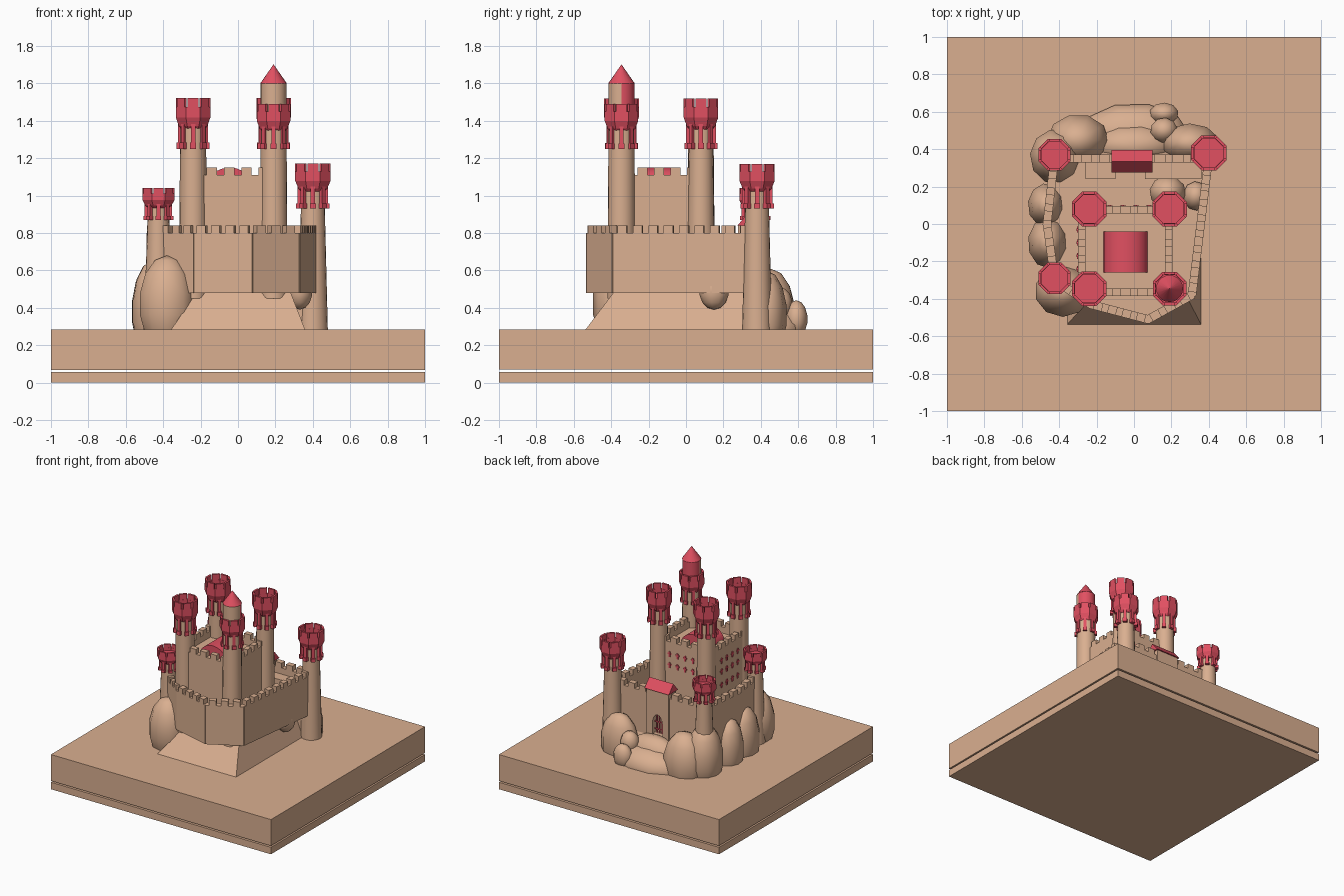
import bpy, bmesh, math
from mathutils import Matrix, Vector

cube = bpy.data.objects.get("Cube")
if cube:
    bpy.data.objects.remove(cube, do_unlink=True)


def material(name, color):
    m = bpy.data.materials.new(name)
    m.use_nodes = True
    m.diffuse_color = color
    bsdf = next(n for n in m.node_tree.nodes if n.type == 'BSDF_PRINCIPLED')
    bsdf.inputs["Base Color"].default_value = color
    bsdf.inputs["Roughness"].default_value = 0.8
    return m


SAND = material("sandstone", (0.70, 0.43, 0.28, 1))
RED = material("red_roof", (0.75, 0.08, 0.12, 1))


def finish(bm, name, mats, smooth=None):
    bmesh.ops.recalc_face_normals(bm, faces=bm.faces)
    me = bpy.data.meshes.new(name)
    bm.to_mesh(me)
    bm.free()
    for m in mats:
        me.materials.append(m)
    if smooth:
        for p in me.polygons:
            p.use_smooth = True
        me.set_sharp_from_angle(angle=math.radians(smooth))
    ob = bpy.data.objects.new(name, me)
    bpy.context.collection.objects.link(ob)
    return ob


def add_box(bm, lo, hi, frame=Matrix()):
    """Box between two corners, placed in a local frame."""
    lo, hi = Vector(lo), Vector(hi)
    size = Matrix.Diagonal((*(hi - lo), 1))
    bmesh.ops.create_cube(bm, size=1, matrix=frame @ Matrix.Translation((lo + hi) / 2) @ size)


def box(name, lo, hi, mat=SAND):
    bm = bmesh.new()
    add_box(bm, lo, hi)
    return finish(bm, name, [mat])


def add_lathe(bm, profile, sides, center, turn=0.0):
    """Revolve (radius, z) pairs around a vertical axis and cap the ends."""
    rings = []
    for r, z in profile:
        angles = [turn + math.tau * i / sides for i in range(sides)]
        rings.append([bm.verts.new((center[0] + r * math.cos(a), center[1] + r * math.sin(a), z))
                      for a in angles])
    for a, b in zip(rings, rings[1:]):
        for i in range(sides):
            j = (i + 1) % sides
            bm.faces.new((a[i], a[j], b[j], b[i]))
    bm.faces.new(rings[0])
    bm.faces.new(rings[-1])


def extrude_profile(name, points, y0, y1, mat, smooth=None):
    """Extrude an (x, z) outline along y."""
    bm = bmesh.new()
    face = bm.faces.new([bm.verts.new((x, y0, z)) for x, z in points])
    ext = bmesh.ops.extrude_face_region(bm, geom=[face])
    verts = [v for v in ext["geom"] if isinstance(v, bmesh.types.BMVert)]
    bmesh.ops.translate(bm, verts=verts, vec=(0, y1 - y0, 0))
    return finish(bm, name, [mat], smooth)


def battlement(name, path, z0, z1, thick=0.045, tooth=0.04, pitch=0.085):
    """Walls along a path with a row of merlons on top."""
    bm = bmesh.new()
    for p, q in zip(path, path[1:]):
        p, q = Vector((*p, 0)), Vector((*q, 0))
        d = q - p
        frame = Matrix.Translation(p) @ Matrix.Rotation(math.atan2(d.y, d.x), 4, 'Z')
        n = max(2, round(d.length / pitch))
        step = d.length / n
        h = thick / 2
        add_box(bm, (-h * 0.3, -h, z0), (d.length + h * 0.3, h, z1), frame)
        for i in range(n):
            add_box(bm, (step * (i + 0.2), -h, z1), (step * (i + 0.8), h, z1 + tooth), frame)
    return finish(bm, name, [SAND])


def tower(name, x, y, foot, r0, r1, zb, zt, R):
    """Tapered round shaft with an octagonal crown on corbels."""
    h = zt - zb
    bm = bmesh.new()
    add_lathe(bm, [(r0, foot), (r1, zb), (r1, zt - 0.35 * h)], 20, (x, y))
    finish(bm, name + "_shaft", [SAND], 40)
    bm = bmesh.new()
    add_lathe(bm, [(0.66 * R, zb + 0.38 * h), (0.82 * R, zb + 0.45 * h), (R, zb + 0.62 * h),
                   (R, zt - 0.17 * h), (0.82 * R, zt - 0.17 * h), (0.82 * R, zt - 0.3 * h)],
              8, (x, y), math.pi / 8)
    for i in range(8):
        frame = Matrix.Translation((x, y, 0)) @ Matrix.Rotation(math.tau * i / 8, 4, 'Z')
        add_box(bm, (0.77 * R, -0.29 * R, zt - 0.18 * h), (0.924 * R, 0.29 * R, zt), frame)
        add_box(bm, (0.55 * R, -0.12 * R, zb + 0.1 * h), (0.8 * R, 0.12 * R, zb + 0.5 * h), frame)
        add_box(bm, (0.55 * R, -0.16 * R, zb), (0.88 * R, 0.16 * R, zb + 0.12 * h), frame)
    finish(bm, name + "_crown", [RED])


# Square plinth in two layers
box("plinth_lower", (-1, -1, 0), (1, 1, 0.057))
box("plinth_upper", (-1, -1, 0.069), (1, 1, 0.285))

# Sloped mound under the castle
bm = bmesh.new()
add_box(bm, (-0.36, -0.54, 0.28), (0.36, 0.45, 0.485))
for v in bm.verts:
    if v.co.z > 0.4:
        v.co.x = -0.22 if v.co.x < 0 else 0.28
        v.co.y = -0.385 if v.co.y < 0 else 0.36
finish(bm, "mound", [SAND])

# Rocks: center and radii
ROCKS = [
    ((-0.38, -0.36, 0.42), (0.155, 0.14, 0.26)),
    ((-0.46, -0.10, 0.38), (0.11, 0.14, 0.27)),
    ((-0.47, 0.10, 0.38), (0.10, 0.12, 0.25)),
    ((-0.42, 0.36, 0.40), (0.14, 0.15, 0.27)),
    ((-0.30, 0.45, 0.36), (0.17, 0.14, 0.25)),
    ((0.00, 0.48, 0.28), (0.30, 0.17, 0.14)),
    ((0.00, 0.42, 0.33), (0.24, 0.12, 0.16)),
    ((0.16, 0.50, 0.42), (0.075, 0.07, 0.09)),
    ((0.16, 0.59, 0.34), (0.08, 0.06, 0.10)),
    ((0.30, 0.43, 0.36), (0.16, 0.11, 0.24)),
    ((0.33, 0.15, 0.49), (0.07, 0.08, 0.10)),
    ((0.18, 0.17, 0.50), (0.10, 0.09, 0.13)),
]
bm = bmesh.new()
for i, (c, r) in enumerate(ROCKS):
    place = Matrix.Translation(c) @ Matrix.Diagonal((*r, 1)) @ Matrix.Rotation(i * 0.7, 4, 'Z')
    bmesh.ops.create_uvsphere(bm, u_segments=10, v_segments=7, radius=1, matrix=place)
finish(bm, "rocks", [SAND], 60)

# Outer curtain wall and courtyard floor
LEFT_BACK, LEFT_FRONT = (0.40, 0.36), (0.31, -0.38)
FRONT = [LEFT_FRONT, (0.075, -0.51), (-0.23, -0.43), (-0.41, -0.31)]
RIGHT = [(-0.425, -0.29), (-0.465, 0.0), (-0.425, 0.35)]
battlement("front_wall", FRONT, 0.48, 0.80)
battlement("left_wall", [LEFT_BACK, LEFT_FRONT], 0.48, 0.80)
battlement("right_wall", RIGHT, 0.285, 0.80)
battlement("back_wall_right", [(-0.40, 0.35), (-0.11, 0.35)], 0.285, 0.80)
battlement("back_wall_left", [(0.09, 0.35), (0.38, 0.35)], 0.285, 0.80)
bm = bmesh.new()
bm.faces.new([bm.verts.new((x, y, 0.485)) for x, y in [LEFT_BACK] + FRONT + RIGHT])
finish(bm, "courtyard_floor", [SAND])
box("wall_walk_right", (-0.26, 0.24, 0.70), (-0.10, 0.34, 0.75))
box("wall_walk_left", (0.06, 0.24, 0.70), (0.36, 0.34, 0.75))

# Gatehouse with an arched opening, portcullis and gabled roof
arch = [(-0.01 + 0.045 * math.cos(a), 0.57 + 0.075 * math.sin(a))
        for a in [math.pi * i / 8 for i in range(9)]]
outline = [(0.035, 0.285)] + arch + [(-0.055, 0.285), (-0.11, 0.285),
                                     (-0.11, 0.85), (0.09, 0.85), (0.09, 0.285)]
extrude_profile("gatehouse", outline, 0.29, 0.385, SAND)
box("gate_back", (-0.08, 0.285, 0.285), (0.06, 0.30, 0.70))
bm = bmesh.new()
for i in range(3):
    x = -0.01 + 0.024 * (i - 1)
    add_box(bm, (x - 0.004, 0.35, 0.40), (x + 0.004, 0.358, 0.63))
    z = 0.45 + 0.06 * i
    add_box(bm, (-0.055, 0.35, z), (0.035, 0.358, z + 0.008))
finish(bm, "portcullis", [RED])
bm = bmesh.new()
add_box(bm, (-0.12, 0.275, 0.84), (0.10, 0.395, 0.91))
for v in bm.verts:
    if v.co.z > 0.9:
        v.co.y = 0.335
bmesh.ops.remove_doubles(bm, verts=bm.verts, dist=0.001)
finish(bm, "gatehouse_roof", [RED])

# Keep with parapet and low barrel roof
box("keep", (-0.30, -0.385, 0.47), (0.205, 0.095, 1.06))
KEEP = [(-0.28, -0.365), (0.185, -0.365), (0.185, 0.075), (-0.28, 0.075), (-0.28, -0.365)]
battlement("keep_parapet", KEEP, 1.04, 1.11, 0.04)
barrel = [(-0.045 + 0.12 * math.cos(a), 1.05 + 0.10 * math.sin(a))
          for a in [math.pi * i / 10 for i in range(11)]]
extrude_profile("keep_roof", barrel, -0.26, -0.04, RED, 40)

# Cross-shaped windows on the back and right faces of the keep
bm = bmesh.new()
to_right = Matrix.Translation((-0.30, 0, 0)) @ Matrix.Rotation(math.pi / 2, 4, 'Z')
to_back = Matrix.Translation((0, 0.095, 0))
for frame, start, rows in ((to_back, -0.13, (0.92, 1.01)),
                           (to_right, -0.24, (0.70, 0.81, 0.92, 1.01))):
    for z in rows:
        for i in range(4):
            x = start + 0.07 * i
            add_box(bm, (x - 0.007, -0.002, z - 0.022), (x + 0.007, 0.006, z + 0.022), frame)
            add_box(bm, (x - 0.016, -0.002, z - 0.002), (x + 0.016, 0.005, z + 0.01), frame)
finish(bm, "keep_windows", [RED])

# Towers
tower("keep_tower_back_left", 0.19, 0.08, 0.45, 0.076, 0.065, 1.25, 1.52, 0.1)
tower("keep_tower_back_right", -0.24, 0.08, 0.45, 0.076, 0.068, 1.25, 1.52, 0.1)
tower("keep_tower_front_right", -0.24, -0.345, 0.45, 0.076, 0.07, 1.25, 1.52, 0.1)
tower("keep_tower_front_left", 0.19, -0.345, 0.45, 0.076, 0.07, 1.25, 1.49, 0.097)
tower("outer_tower_back_left", 0.40, 0.38, 0.28, 0.08, 0.064, 0.93, 1.17, 0.102)
tower("outer_tower_back_right", -0.425, 0.37, 0.28, 0.08, 0.058, 0.87, 1.04, 0.092)
tower("outer_tower_front_right", -0.425, -0.29, 0.28, 0.08, 0.058, 0.87, 1.04, 0.092)

# Turret above the front left keep tower, its back half painted red
bm = bmesh.new()
add_lathe(bm, [(0.07, 1.40), (0.07, 1.60)], 20, (0.19, -0.345))
for f in bm.faces:
    f.material_index = int(f.calc_center_median().y > -0.344)
finish(bm, "turret", [SAND, RED], 40)
bm = bmesh.new()
add_lathe(bm, [(0.072, 1.598), (0.001, 1.70)], 20, (0.19, -0.345))
finish(bm, "turret_cone", [RED], 40)
